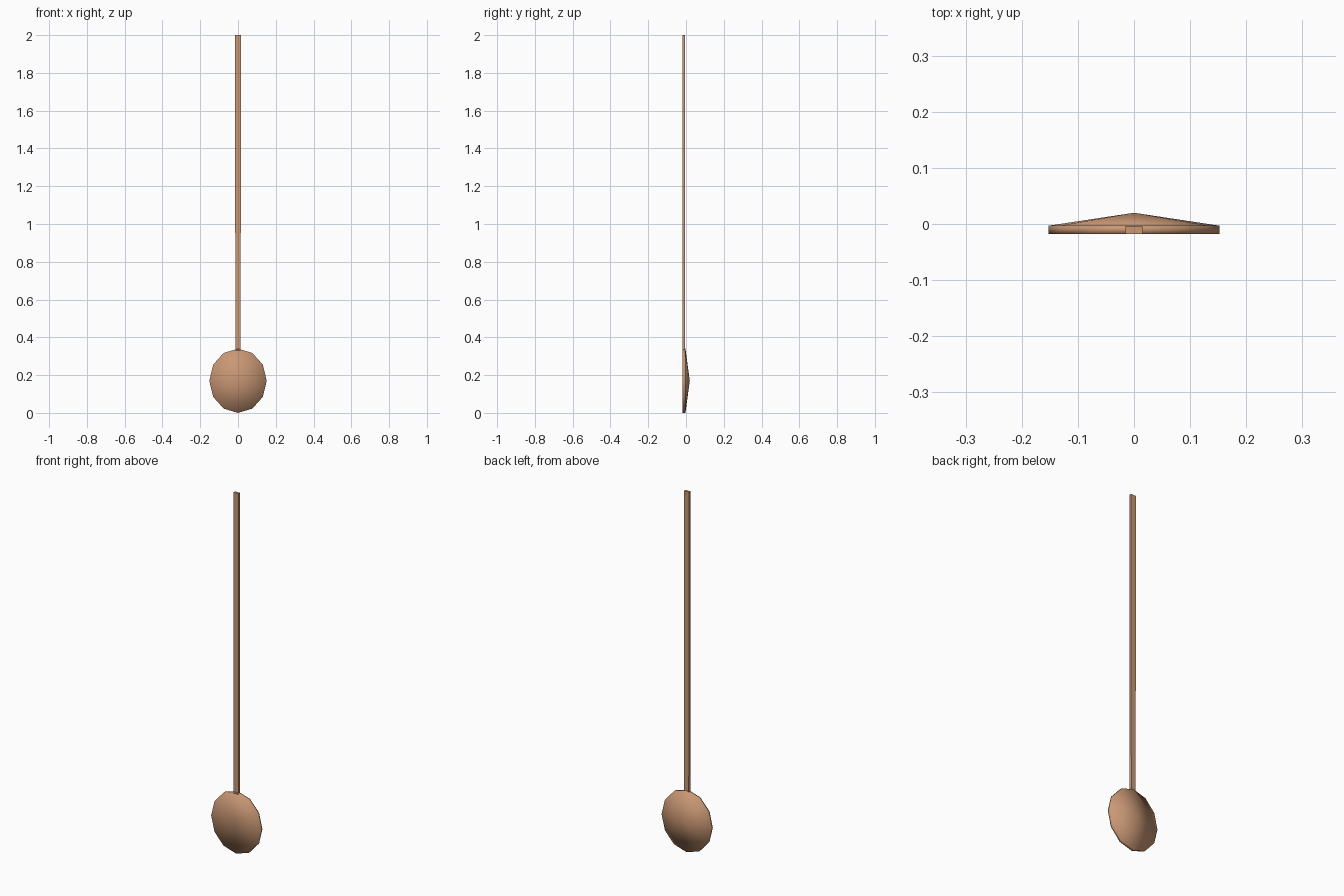
import bpy, bmesh, math

if "Cube" in bpy.data.objects:
    bpy.data.objects.remove(bpy.data.objects["Cube"])

wood = bpy.data.materials.new("warm wood")
wood.diffuse_color = (0.58, 0.31, 0.175, 1)
wood.use_nodes = True
wood.node_tree.nodes["Principled BSDF"].inputs["Base Color"].default_value = wood.diffuse_color


def make_object(name, bm, smooth):
    bmesh.ops.recalc_face_normals(bm, faces=bm.faces)
    mesh = bpy.data.meshes.new(name)
    bm.to_mesh(mesh)
    bm.free()
    mesh.materials.append(wood)
    for p in mesh.polygons:
        p.use_smooth = smooth
    obj = bpy.data.objects.new(name, mesh)
    bpy.context.collection.objects.link(obj)
    return obj


# Bowl: shallow twelve-sided dish, hollow towards the front
SIDES, RX, RZ, CZ = 12, 0.152, 0.17, 0.17
FRONT, BACK = -0.018, -0.003
bm = bmesh.new()
rings = []
for y in (FRONT, BACK):
    ring = []
    for i in range(SIDES):
        a = 2 * math.pi * i / SIDES
        ring.append(bm.verts.new((RX * math.cos(a), y, CZ + RZ * math.sin(a))))
    rings.append(ring)
inner = bm.verts.new((0, 0.005, CZ))
outer = bm.verts.new((0, 0.02, CZ))
for i in range(SIDES):
    j = (i + 1) % SIDES
    bm.faces.new((rings[0][i], rings[0][j], inner))
    bm.faces.new((rings[1][i], rings[1][j], outer))
    bm.faces.new((rings[0][i], rings[0][j], rings[1][j], rings[1][i]))
make_object("bowl", bm, True)

# Handle: long flat bar, slightly narrower where it meets the bowl
bm = bmesh.new()
bmesh.ops.create_cube(bm, size=1)
for v in bm.verts:
    top = v.co.z > 0
    half = 0.0155 if top else 0.014
    v.co.x = math.copysign(half, v.co.x)
    v.co.y = -0.004 if v.co.y > 0 else -0.0175
    v.co.z = 2.0 if top else 0.33
make_object("handle", bm, False)
